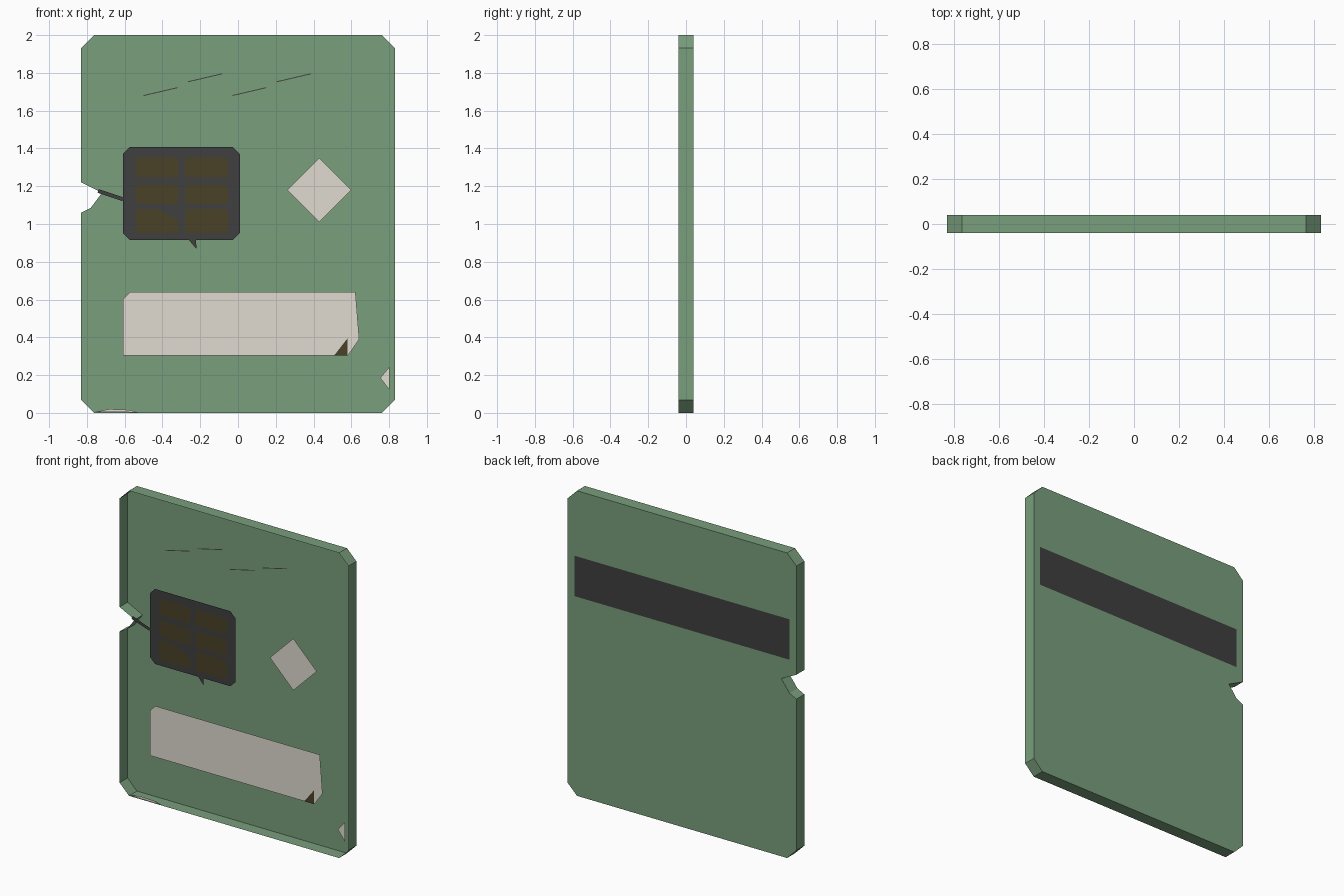
import bpy, bmesh
from mathutils import Vector

cube = bpy.data.objects.get("Cube")
if cube:
    bpy.data.objects.remove(cube, do_unlink=True)


def material(name, rgb):
    m = bpy.data.materials.new(name)
    m.use_nodes = True
    m.diffuse_color = (*rgb, 1)
    bsdf = next(n for n in m.node_tree.nodes if n.type == 'BSDF_PRINCIPLED')
    bsdf.inputs["Base Color"].default_value = (*rgb, 1)
    return m


GREEN = material("card green", (0.192, 0.345, 0.203))
DARK = material("charcoal", (0.05, 0.05, 0.05))
GOLD = material("dark gold", (0.068, 0.053, 0.02))
BEIGE = material("beige", (0.75, 0.71, 0.63))

HALF = 0.041   # half the card thickness
LIFT = 0.001   # gap between printed layers


def finish(name, bm, mat):
    mesh = bpy.data.meshes.new(name)
    bm.to_mesh(mesh)
    bm.free()
    mesh.materials.append(mat)
    obj = bpy.data.objects.new(name, mesh)
    bpy.context.collection.objects.link(obj)


def ring(bm, outline, y):
    return [bm.verts.new((x, y, z)) for x, z in outline]


def flat(name, outlines, mat, y):
    """Flat x/z shapes at one depth, facing away from the card."""
    bm = bmesh.new()
    for outline in outlines:
        bm.faces.new(ring(bm, outline if y < 0 else outline[::-1], y))
    finish(name, bm, mat)


def front(name, outlines, mat, layer=0):
    flat(name, outlines, mat, -HALF - LIFT * layer)


def open_tray(name, outline, mat):
    """Thin shell: a back panel and side walls, open at the front."""
    bm = bmesh.new()
    f, b = ring(bm, outline, -HALF), ring(bm, outline, HALF)
    bm.faces.new(b[::-1])
    for i in range(len(f)):
        bm.faces.new((f[i - 1], b[i - 1], b[i], f[i]))
    finish(name, bm, mat)


def chamfered(x0, x1, z0, z1, c):
    """Rectangle with cut corners, counter-clockwise from bottom left."""
    return [(x0 + c, z0), (x1 - c, z0), (x1, z0 + c), (x1, z1 - c),
            (x1 - c, z1), (x0 + c, z1), (x0, z1 - c), (x0, z0 + c)]


def line(a, b, width):
    """Thin straight strip between two points."""
    a, b = Vector(a), Vector(b)
    d = (b - a).normalized()
    n = Vector((-d.y, d.x)) * width / 2
    return [tuple(p) for p in (a - n, b - n, b + n, a + n)]


# Card shell with cut corners and a broken notch in one edge
outline = chamfered(-0.83, 0.83, 0, 2, 0.068)
notch = [(-0.83, 1.22), (-0.72, 1.165), (-0.78, 1.085), (-0.83, 1.06)]
open_tray("card_body", outline[:7] + notch + outline[7:], GREEN)

# Chip plate with its broken spur and trailing lead
front("chip_plate", [chamfered(-0.61, 0.01, 0.915, 1.407, 0.037)], DARK)
front("chip_spur", [[(-0.26, 0.915), (-0.22, 0.868), (-0.222, 0.915)]], DARK)
front("chip_lead", [line((-0.74, 1.175), (-0.61, 1.131), 0.02)], DARK)

# Gold contact pads in two columns of three, one pad torn
rows = [(1.245, 1.352), (1.105, 1.21), (0.952, 1.08)]
pads = [chamfered(x, x + 0.228, z0, z1, 0.015)
        for x in (-0.543, -0.28) for z0, z1 in rows]
pads[2] = [(-0.543, 0.967), (-0.528, 0.952), (-0.315, 0.952),
           (-0.315, 1.02), (-0.43, 1.08), (-0.528, 1.08), (-0.543, 1.065)]
front("contact_pads", pads, GOLD, 1)

# Pale label panel with torn corner
front("label_panel", [[(-0.61, 0.305), (0.583, 0.305), (0.642, 0.39),
                       (0.622, 0.64), (-0.57, 0.64), (-0.61, 0.6)]], BEIGE)
front("label_tear", [[(0.51, 0.305), (0.58, 0.305), (0.58, 0.395)]], GOLD, 1)

# Diamond emblem and worn flakes
r = 0.17
front("diamond", [[(0.43, 1.18 - r), (0.43 + r, 1.18),
                   (0.43, 1.18 + r), (0.43 - r, 1.18)]], BEIGE)
front("edge_flake", [[(0.753, 0.185), (0.803, 0.12), (0.803, 0.245)]], BEIGE)
front("bottom_flake", [[(-0.76, 0.005), (-0.53, 0.003),
                        (-0.58, 0.016), (-0.68, 0.02)]], BEIGE)

# Fine pale scratches near the top
front("scratches", [line((x, z), (x + 0.18, z + 0.042), 0.005)
                    for s in (0, 0.47)
                    for x, z in ((-0.5 + s, 1.68), (-0.265 + s, 1.753))], BEIGE)

# Dark stripe across the back
flat("back_stripe", [[(-0.78, 1.305), (0.78, 1.305), (0.78, 1.57), (-0.78, 1.57)]],
     DARK, HALF + LIFT)
